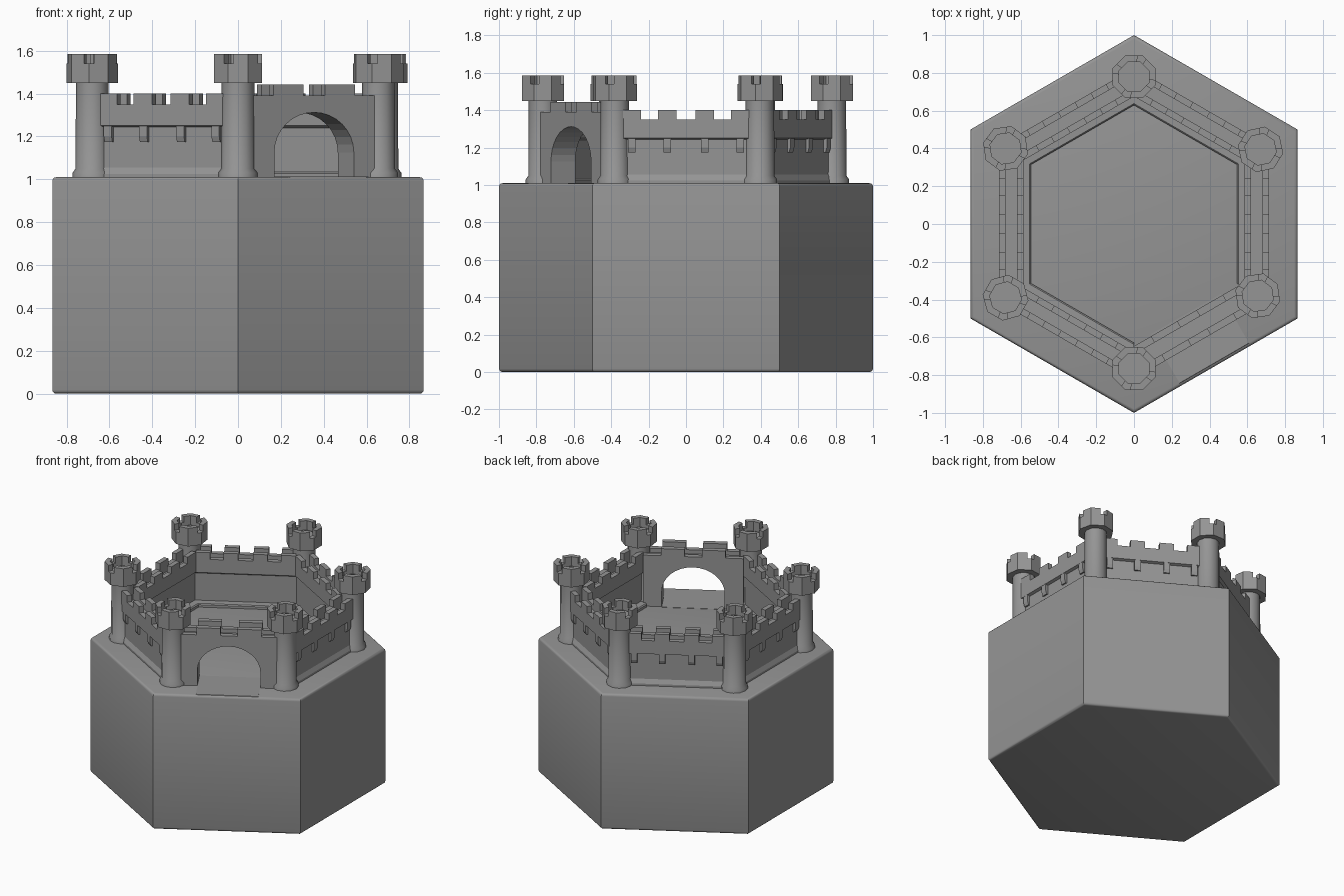
import bpy, bmesh
from math import pi, cos, sin, tan, radians
from mathutils import Matrix, Vector

if "Cube" in bpy.data.objects:
    bpy.data.objects.remove(bpy.data.objects["Cube"])

TOP = 1.01
T30 = tan(radians(30))

stone = bpy.data.materials.new("dark_stone")
stone.diffuse_color = (0.3, 0.3, 0.3, 1)
stone.use_nodes = True
stone.node_tree.nodes["Principled BSDF"].inputs["Base Color"].default_value = stone.diffuse_color


def finish(name, bm, smooth=False):
    bmesh.ops.recalc_face_normals(bm, faces=bm.faces)
    me = bpy.data.meshes.new(name)
    bm.to_mesh(me)
    bm.free()
    me.materials.append(stone)
    ob = bpy.data.objects.new(name, me)
    bpy.context.collection.objects.link(ob)
    if smooth:
        bpy.ops.object.select_all(action='DESELECT')
        ob.select_set(True)
        bpy.context.view_layer.objects.active = ob
        bpy.ops.object.shade_smooth_by_angle(angle=radians(35))
    return ob


def loft(bm, a, b):
    """Close two matching outlines into a solid."""
    va = [bm.verts.new(p) for p in a]
    vb = [bm.verts.new(p) for p in b]
    n = len(a)
    bm.faces.new(va)
    bm.faces.new(vb[::-1])
    for i in range(n):
        j = (i + 1) % n
        bm.faces.new((va[i], va[j], vb[j], vb[i]))


def box(bm, mat, x, y, z):
    def ring(h):
        return [mat @ Vector((x[i], y[j], h)) for i, j in ((0, 0), (1, 0), (1, 1), (0, 1))]
    loft(bm, ring(z[0]), ring(z[1]))


def lathe(bm, profile, n, phase=0.0):
    """Revolve a closed (radius, z) outline."""
    rings = [[bm.verts.new((r * cos(phase + 2 * pi * k / n), r * sin(phase + 2 * pi * k / n), z))
              for r, z in profile] for k in range(n)]
    m = len(profile)
    for k in range(n):
        a, b = rings[k], rings[(k + 1) % n]
        for i in range(m):
            j = (i + 1) % m
            bm.faces.new((a[i], b[i], b[j], a[j]))


def side(angle):
    # local x points outward, local y runs along the wall
    return Matrix.Rotation(radians(angle), 4, 'Z')


# Hexagonal block with rounded top and bottom rims
bm = bmesh.new()
hexa = [(cos(pi / 2 + k * pi / 3), sin(pi / 2 + k * pi / 3)) for k in range(6)]
loft(bm, [(x, y, 0) for x, y in hexa], [(x, y, TOP) for x, y in hexa])
rims = [e for e in bm.edges if abs(e.verts[0].co.z - e.verts[1].co.z) < 0.1]
bmesh.ops.bevel(bm, geom=rims, offset=0.018, segments=3, profile=0.5, affect='EDGES')
finish("base_block", bm, True)

# Curtain walls: one mitred cross-section (distance out, height) per side
section = [(0.545, 0.98), (0.545, 1.028), (0.552, 1.035), (0.598, 1.037),
           (0.598, 1.24), (0.585, 1.25), (0.585, 1.35), (0.62, 1.35), (0.62, 1.31),
           (0.68, 1.31), (0.68, 1.35), (0.715, 1.35), (0.715, 1.25), (0.695, 1.243),
           (0.695, 1.055), (0.71, 1.025), (0.71, 0.98)]
for ang in (0, 60, 120, 180, 240):
    m = side(ang)
    bm = bmesh.new()
    loft(bm, [m @ Vector((a, -a * T30, z)) for a, z in section],
         [m @ Vector((a, a * T30, z)) for a, z in section])
    for t in (-0.29, -0.1, 0.1, 0.29):
        # merlons on both parapets, corbel under the outer one
        for x0 in (0.585, 0.68):
            box(bm, m, (x0, x0 + 0.035), (t - 0.05, t + 0.05), (1.345, 1.40))
        pts = [(0.685, 1.255), (0.714, 1.255), (0.714, 1.20), (0.706, 1.175), (0.685, 1.175)]
        loft(bm, [m @ Vector((a, t - 0.021, z)) for a, z in pts],
             [m @ Vector((a, t + 0.021, z)) for a, z in pts])
    finish("curtain_wall", bm)

# Gatehouse with round arch, a parapet on each face and two wide merlons on each
g = side(-60)
r, spring = 0.214, 1.125
arch = [(r * cos(pi * k / 16), spring + 0.187 * sin(pi * k / 16)) for k in range(17)]
outline = [(-0.34, 0.99), (-0.34, 1.36), (0.34, 1.36), (0.34, 0.99), (r, 0.99)] + arch + [(-r, 0.99)]
bm = bmesh.new()
loft(bm, [g @ Vector((0.56, t, z)) for t, z in outline],
     [g @ Vector((0.71, t, z)) for t, z in outline])
for x0 in (0.56, 0.672):
    box(bm, g, (x0, x0 + 0.038), (-0.34, 0.34), (1.355, 1.39))
    for y in ((-0.22, -0.058), (0.058, 0.22)):
        box(bm, g, (x0, x0 + 0.038), y, (1.385, 1.443))
finish("gatehouse", bm)

# Threshold slab running out to the block edge
bm = bmesh.new()
pts = [(0.55, 0.97), (0.55, TOP + 0.002), (0.85, TOP + 0.002), (0.866, TOP - 0.03), (0.866, 0.97)]
loft(bm, [g @ Vector((a, -0.212, z)) for a, z in pts],
     [g @ Vector((a, 0.212, z)) for a, z in pts])
finish("gate_threshold", bm)

# Corner towers, slightly unevenly placed and turned
towers = [(0, 0.78, 0), (0.67, 0.395, 12), (0.655, -0.38, 8),
          (0, -0.765, 0), (-0.68, -0.39, 15), (-0.68, 0.40, 8)]
for x, y, turn in towers:
    bm = bmesh.new()
    bmesh.ops.create_circle(bm, cap_ends=True, segments=12, radius=0.07,
                            matrix=Matrix.Translation((0, 0, 1.52)))
    lathe(bm, [(0.02, 0.98), (0.092, 0.98), (0.092, 1.03), (0.078, 1.05),
               (0.076, 1.46), (0.02, 1.46)], 12)
    shaft = finish("tower_shaft", bm, True)
    shaft.location = (x, y, 0)

    # Octagonal head with a hollow top and merlons on alternate corners
    bm = bmesh.new()
    lathe(bm, [(0.01, 1.45), (0.122, 1.45), (0.122, 1.54),
               (0.085, 1.54), (0.085, 1.515), (0.01, 1.515)], 8, pi / 8)
    for k in range(4):
        c = pi / 8 + k * pi / 2
        dirs = [Vector((cos(c + d * pi / 4), sin(c + d * pi / 4), 0)) for d in (-1, 0, 1)]
        ends = [dirs[1].lerp(dirs[0], 0.72), dirs[1], dirs[1].lerp(dirs[2], 0.72)]
        ring = [v * 0.122 for v in ends] + [v * 0.085 for v in ends[::-1]]
        loft(bm, [v + Vector((0, 0, 1.535)) for v in ring],
             [v + Vector((0, 0, 1.585)) for v in ring])
    head = finish("tower_head", bm)
    head.location = (x, y, 0)
    head.rotation_euler.z = radians(turn)
